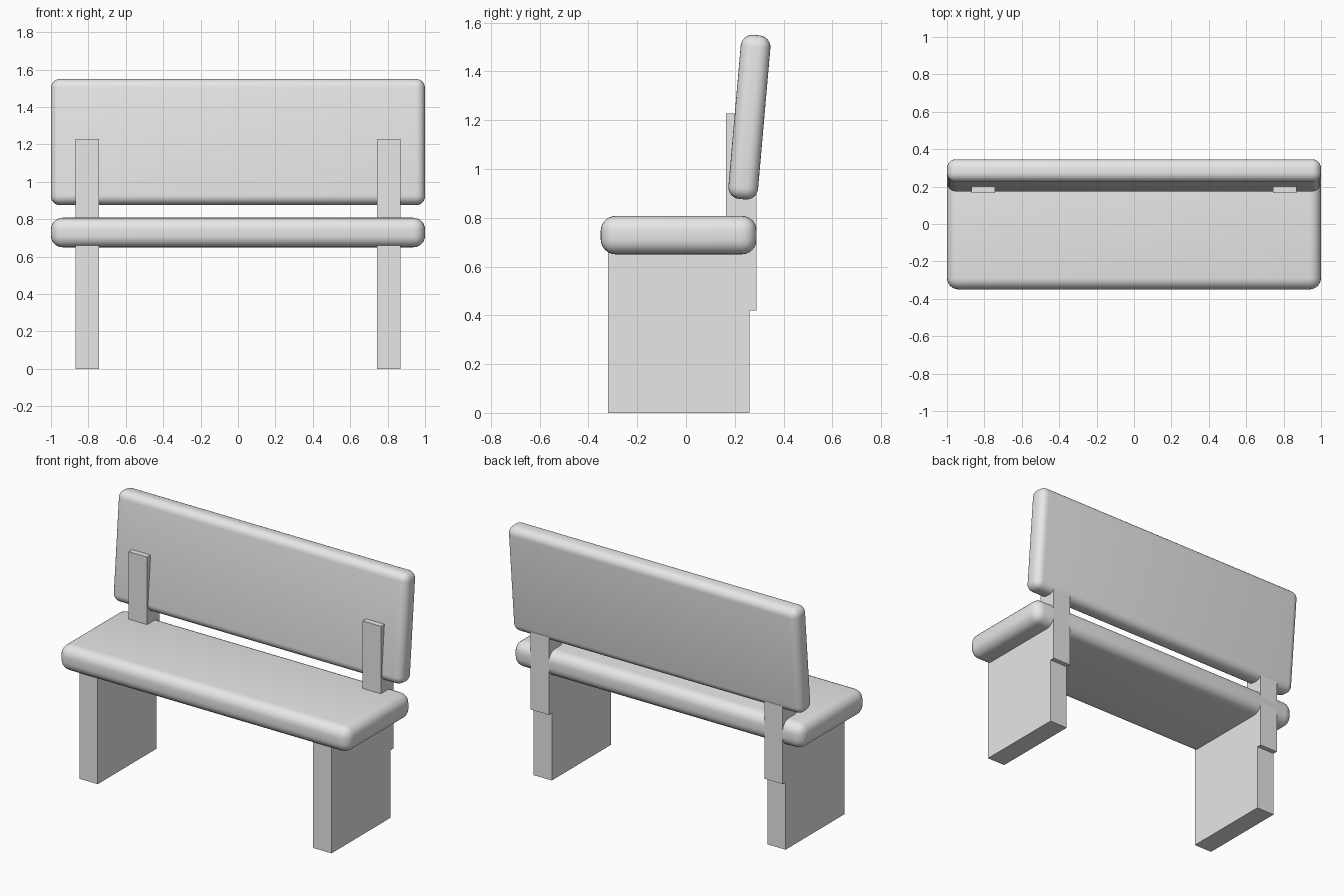
import bpy, math

if "Cube" in bpy.data.objects:
    bpy.data.objects.remove(bpy.data.objects["Cube"])

grey = bpy.data.materials.new("light_grey")
grey.diffuse_color = (0.8, 0.8, 0.8, 1)
grey.use_nodes = True
grey.node_tree.nodes["Principled BSDF"].inputs["Base Color"].default_value = grey.diffuse_color


def box(name, lo, hi, round_radius=0.0, tilt=0.0):
    """Box between two corners, optionally rounded and tilted about x."""
    centre = [(a + b) / 2 for a, b in zip(lo, hi)]
    bpy.ops.mesh.primitive_cube_add(size=1, location=centre)
    obj = bpy.context.object
    obj.name = name
    obj.scale = [b - a for a, b in zip(lo, hi)]
    bpy.ops.object.transform_apply(location=False, rotation=False, scale=True)
    obj.rotation_euler.x = tilt
    obj.data.materials.append(grey)
    if round_radius:
        bevel = obj.modifiers.new("rounding", 'BEVEL')
        bevel.width = round_radius
        bevel.segments = 6
        bevel.limit_method = 'NONE'
        bpy.ops.object.modifier_apply(modifier=bevel.name)
        bpy.ops.object.shade_smooth_by_angle(angle=math.radians(35))
    return obj


# Padded seat and reclined backrest
box("seat", (-1, -0.35, 0.65), (1, 0.29, 0.808), 0.062)
box("backrest", (-1, 0.199, 0.875), (1, 0.321, 1.55), 0.048, math.radians(-5))

# Slab legs and the upright posts behind them
for side, x in (("left", -0.805), ("right", 0.805)):
    box(side + "_leg", (x - 0.063, -0.32, 0), (x + 0.063, 0.26, 0.70))
    box(side + "_back_post", (x - 0.063, 0.165, 0.42), (x + 0.063, 0.29, 1.228))
